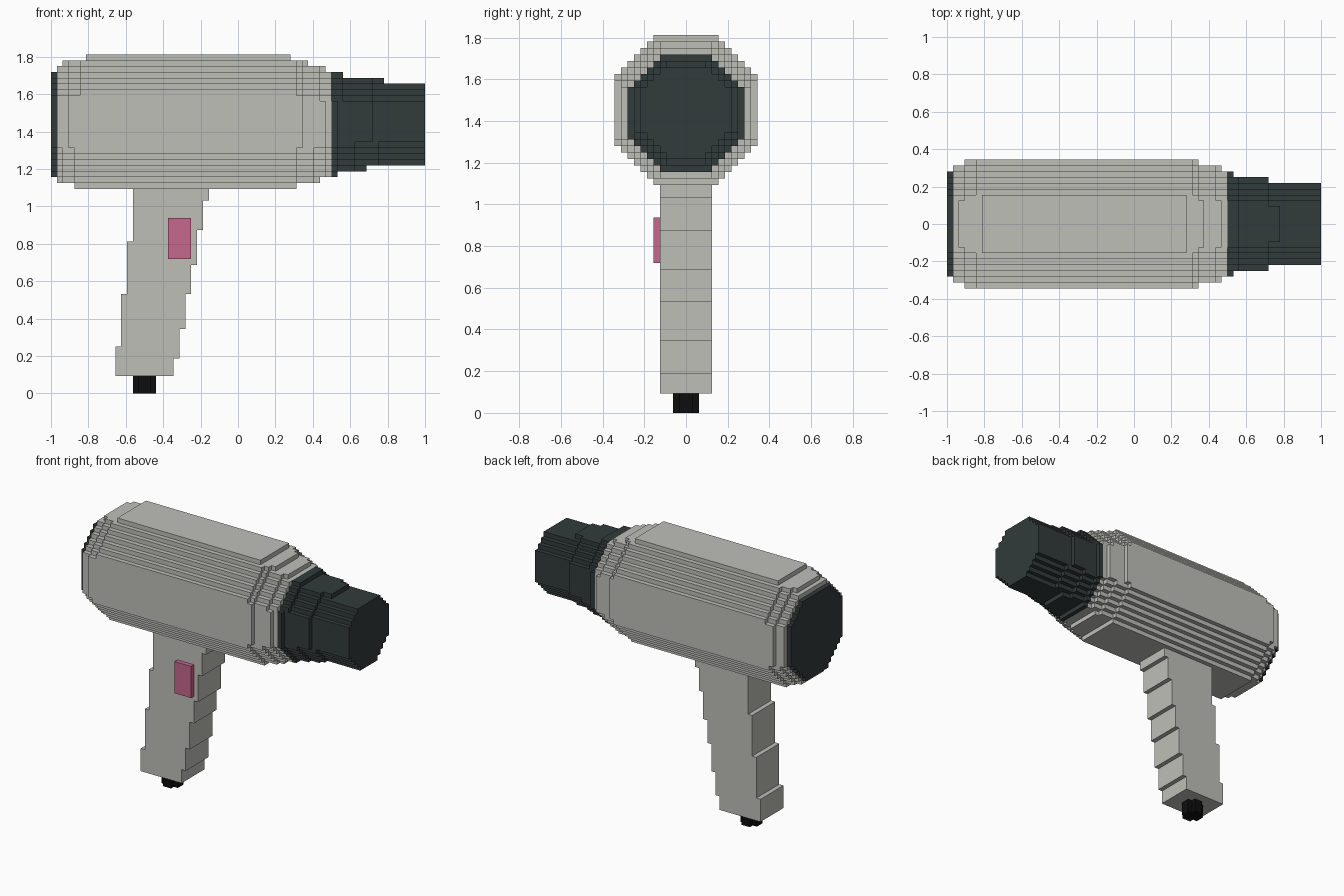
import bpy, bmesh, math

if "Cube" in bpy.data.objects:
    bpy.data.objects.remove(bpy.data.objects["Cube"])

U = 1 / 32  # size of one building block; all numbers below are in blocks


def material(name, rgb):
    m = bpy.data.materials.new(name)
    m.diffuse_color = (*rgb, 1)
    m.use_nodes = True
    m.node_tree.nodes["Principled BSDF"].inputs["Base Color"].default_value = m.diffuse_color
    return m


GREY = material("warm grey", (0.52, 0.52, 0.485))
DARK = material("dark slate", (0.032, 0.043, 0.043))
PINK = material("pink", (0.57, 0.135, 0.27))
BLACK = material("black", (0.004, 0.004, 0.004))


def box(x0, x1, y0, y1, z0, z1):
    return {(x, y, z) for x in range(x0, x1) for y in range(y0, y1) for z in range(z0, z1)}


# Barrel: octagonal cross-section whose radius follows this profile along x
PROFILE = [(-31.5, 9), (-30.5, 10), (-29.5, 10.35), (-28.5, 10.65), (-27, 11),
           (-25.5, 11.35), (8.5, 11.35), (10, 11), (11.5, 10.35), (13, 10),
           (14.5, 9.65), (15.5, 9.1), (16.5, 8.9), (17.5, 8.35), (18.5, 8.1),
           (21.5, 7.9), (22.5, 7.65), (24, 7.35), (25.5, 7.1), (31.5, 7)]
AXIS_Z = 46.3


def radius(x):
    for (xa, ra), (xb, rb) in zip(PROFILE, PROFILE[1:]):
        if xa <= x <= xb:
            return ra + (rb - ra) * (x - xa) / (xb - xa)


def barrel(x0, x1):
    cells = set()
    for c in box(x0, x1, -12, 12, 34, 59):
        y, z = abs(c[1] + 0.5), abs(c[2] + 0.5 - AXIS_Z)
        if max(y, z, (y + z) / math.sqrt(2)) <= radius(c[0] + 0.5):
            cells.add(c)
    return cells


# Handle: leaning grip, front and back edges step at different heights
FRONT = [(3, -11), (6, -10), (11, -9), (17, -8), (22, -7), (28, -6), (33, -5)]
BACK = [(3, -21), (8, -20), (17, -19), (26, -18)]


def edge(steps, z):
    return [x for start, x in steps if start <= z][-1]


handle = set()
for z in range(3, 35):
    handle |= box(edge(BACK, z), edge(FRONT, z), -4, 4, z, z + 1)

# Cord stub: round, so the block corners are left off
cord = {c for c in box(-18, -14, -2, 2, 0, 3)
        if math.hypot(c[0] + 16.5, c[1] + 0.5) <= 2
        or math.hypot(c[0] + 16 + 0.5, c[1] + 0.5) < 2.1}
cord -= {(x, y, z) for x in (-18, -15) for y in (-2, 1) for z in range(3)}

PARTS = [("rear_cap", barrel(-32, -31), DARK),
         ("body", barrel(-31, 16), GREY),
         ("nozzle", barrel(16, 32), DARK),
         ("handle", handle, GREY),
         ("cord_stub", cord, BLACK),
         ("switch_button", box(-12, -8, -5, -4, 23, 30), PINK)]
SOLID = set().union(*(cells for _, cells, _ in PARTS))


# Skin each part: one quad wherever a block meets open air
def build(name, cells, mat):
    bm = bmesh.new()
    verts = {}

    def vert(p):
        if p not in verts:
            verts[p] = bm.verts.new([k * U for k in p])
        return verts[p]

    for c in cells:
        for a in range(3):
            b, d = (a + 1) % 3, (a + 2) % 3
            for s in (0, 1):
                n = list(c)
                n[a] += 2 * s - 1
                if tuple(n) in SOLID:
                    continue
                quad = []
                for i, j in ((0, 0), (1, 0), (1, 1), (0, 1)):
                    p = list(c)
                    p[a] += s
                    p[b] += i
                    p[d] += j
                    quad.append(vert(tuple(p)))
                bm.faces.new(quad if s else quad[::-1])
    mesh = bpy.data.meshes.new(name)
    bm.to_mesh(mesh)
    bm.free()
    mesh.materials.append(mat)
    bpy.context.collection.objects.link(bpy.data.objects.new(name, mesh))


for part in PARTS:
    build(*part)
